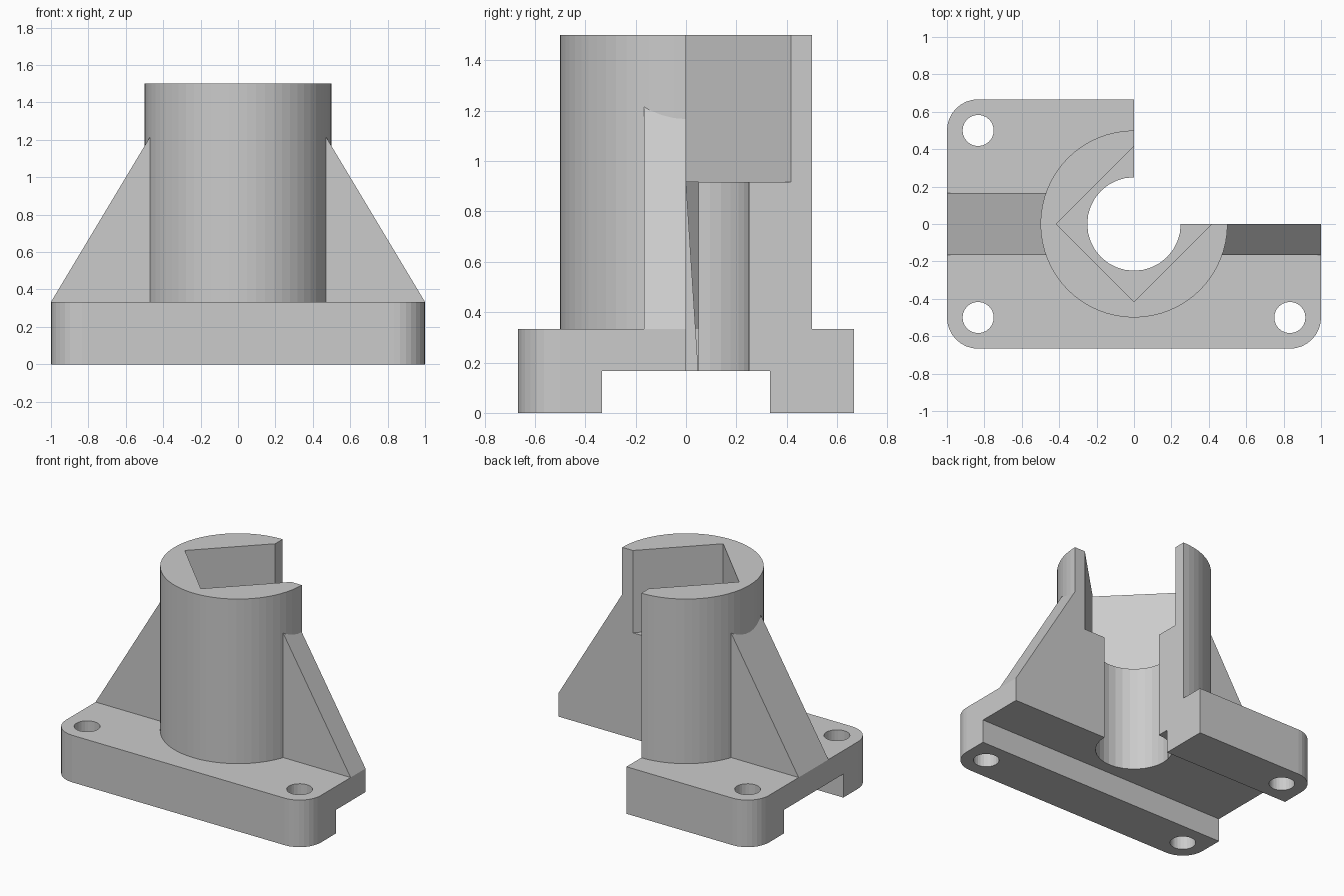
import bpy, bmesh
from math import cos, sin, pi

if "Cube" in bpy.data.objects:
    bpy.data.objects.remove(bpy.data.objects["Cube"])


def prism(name, pts, lo, hi, axis='z'):
    """Extrude a 2D outline: along z (pts are x, y) or along y (pts are x, z)."""
    bm = bmesh.new()
    place = (lambda a, b, t: (a, b, t)) if axis == 'z' else (lambda a, b, t: (a, t, b))
    low = [bm.verts.new(place(a, b, lo)) for a, b in pts]
    high = [bm.verts.new(place(a, b, hi)) for a, b in pts]
    bm.faces.new(low)
    bm.faces.new(high)
    for i in range(len(pts)):
        j = (i + 1) % len(pts)
        bm.faces.new((low[i], low[j], high[j], high[i]))
    bmesh.ops.recalc_face_normals(bm, faces=bm.faces)
    me = bpy.data.meshes.new(name)
    bm.to_mesh(me)
    bm.free()
    ob = bpy.data.objects.new(name, me)
    bpy.context.collection.objects.link(ob)
    return ob


def circle(r, n, cx=0, cy=0):
    return [(cx + r * cos(2 * pi * i / n), cy + r * sin(2 * pi * i / n)) for i in range(n)]


def rect(x0, x1, y0, y1):
    return [(x0, y0), (x1, y0), (x1, y1), (x0, y1)]


def combine(target, tool, op):
    """Apply an exact boolean and remove the tool."""
    mod = target.modifiers.new(tool.name, 'BOOLEAN')
    mod.operation, mod.solver, mod.object = op, 'EXACT', tool
    bpy.context.view_layer.objects.active = target
    bpy.ops.object.modifier_apply(modifier=mod.name)
    bpy.data.objects.remove(tool)


T = 1 / 3          # base plate thickness
R = 1 / 6          # corner radius and rib half width

# Base plate with rounded corners
outline = []
for k, (sx, sy) in enumerate([(1, 1), (-1, 1), (-1, -1), (1, -1)]):
    for i in range(9):
        a = (k + i / 8) * pi / 2
        outline.append((sx * (1 - R) + R * cos(a), sy * 0.5 + R * sin(a)))
bracket = prism("bearing_bracket", outline, 0, T)

# Upright barrel
combine(bracket, prism("barrel", circle(0.5, 64), 0.2, 1.5), 'UNION')

# Sloped side ribs
for s in (-1, 1):
    profile = [(s, T), (s * 0.95, 0.25), (s * 0.45, 0.25), (s * 0.45, 1.25)]
    combine(bracket, prism("rib", profile, -R, R, 'y'), 'UNION')

# Bore, diamond pocket and underside channel
combine(bracket, prism("bore", circle(0.25, 32), -0.1, 1.6), 'DIFFERENCE')
combine(bracket, prism("pocket", circle(5 / 12, 4), 11 / 12, 1.6), 'DIFFERENCE')
combine(bracket, prism("channel", rect(-1.1, 1.1, -T, T), -0.1, R), 'DIFFERENCE')

# Corner bolt holes
for x in (-5 / 6, 5 / 6):
    for y in (-0.5, 0.5):
        combine(bracket, prism("bolt_hole", circle(1 / 12, 24, x, y), -0.1, 0.5), 'DIFFERENCE')

# Quarter section removed from the back right
combine(bracket, prism("section_cut", rect(0, 1.2, 0, 1), -0.2, 1.8), 'DIFFERENCE')
